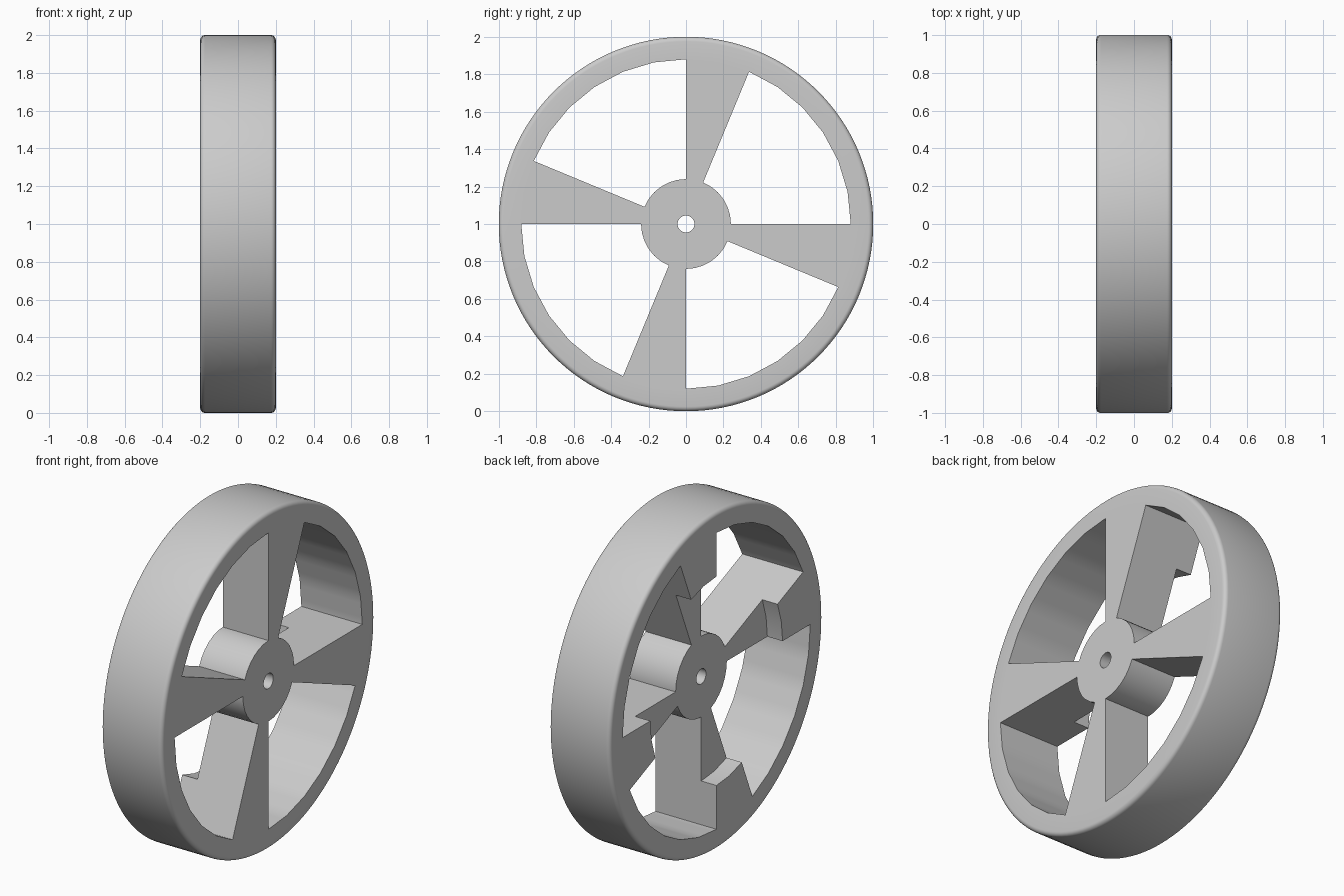
import bpy
import bmesh
from math import cos, sin, pi, tau

if "Cube" in bpy.data.objects:
    bpy.data.objects.remove(bpy.data.objects["Cube"], do_unlink=True)

# Main dimensions
FRONT, BACK, RECESS = 0.2, -0.2, -0.1
TREAD_R, RIM_R, STEP_R, HUB_R, BORE_R = 1.0, 0.88, 0.62, 0.24, 0.045
FILLET = 0.025
FACET = tau / 32

grey = bpy.data.materials.new("grey_plastic")
grey.use_nodes = True
colour = (0.6, 0.6, 0.6, 1)
grey.diffuse_color = colour
grey.node_tree.nodes["Principled BSDF"].inputs["Base Color"].default_value = colour


def chord(r, a):
    """Radius at angle a on the facets of a 32-sided ring."""
    return r * cos(FACET / 2) / cos(a % FACET - FACET / 2)


def revolve(name, profile, steps, start=0.0, sweep=tau):
    """Sweep a closed (x, radius) profile around the wheel axis."""
    bm = bmesh.new()
    full = abs(sweep - tau) < 1e-6
    rings = []
    for i in range(steps if full else steps + 1):
        a = start + sweep * i / steps
        ring = []
        for x, r in profile:
            rr = chord(r, a) if r <= RIM_R else r
            ring.append(bm.verts.new((x, rr * cos(a), 1 + rr * sin(a))))
        rings.append(ring)
    n = len(profile)
    for i in range(steps):
        p, q = rings[i], rings[(i + 1) % len(rings)]
        for j in range(n):
            k = (j + 1) % n
            bm.faces.new((p[j], p[k], q[k], q[j]))
    if not full:
        bm.faces.new(rings[0])
        bm.faces.new(rings[-1])
    bmesh.ops.recalc_face_normals(bm, faces=bm.faces)
    mesh = bpy.data.meshes.new(name)
    bm.to_mesh(mesh)
    bm.free()
    mesh.materials.append(grey)
    obj = bpy.data.objects.new(name, mesh)
    bpy.context.collection.objects.link(obj)
    return obj


def fillet(cx, a0, a1, steps=5):
    """Rounded tread corner as profile points."""
    angles = [a0 + (a1 - a0) * i / steps for i in range(steps + 1)]
    return [(cx + FILLET * cos(a), TREAD_R - FILLET + FILLET * sin(a)) for a in angles]


# Rim with rounded tread edges
rim_profile = [(BACK, RIM_R), (FRONT, RIM_R)]
rim_profile += fillet(FRONT - FILLET, 0, pi / 2)
rim_profile += fillet(BACK + FILLET, pi / 2, pi)
parts = [revolve("rim", rim_profile, 128)]

# Hub with axle bore, recessed at the back
hub_profile = [(FRONT, BORE_R), (FRONT, HUB_R), (RECESS, HUB_R), (RECESS, BORE_R)]
parts.append(revolve("hub", hub_profile, 32))

# Four wedge spokes, stepped at the back
spoke_profile = [(FRONT, HUB_R), (FRONT, RIM_R), (BACK, RIM_R),
                 (BACK, STEP_R), (RECESS, STEP_R), (RECESS, HUB_R)]
for i in range(4):
    parts.append(revolve(f"spoke_{i + 1}", spoke_profile, 2,
                         start=i * pi / 2 - pi / 8, sweep=pi / 8))

# Smooth the curved surfaces, keep the edges sharp
bpy.ops.object.select_all(action="DESELECT")
for part in parts:
    part.select_set(True)
bpy.context.view_layer.objects.active = parts[0]
bpy.ops.object.shade_smooth_by_angle()
